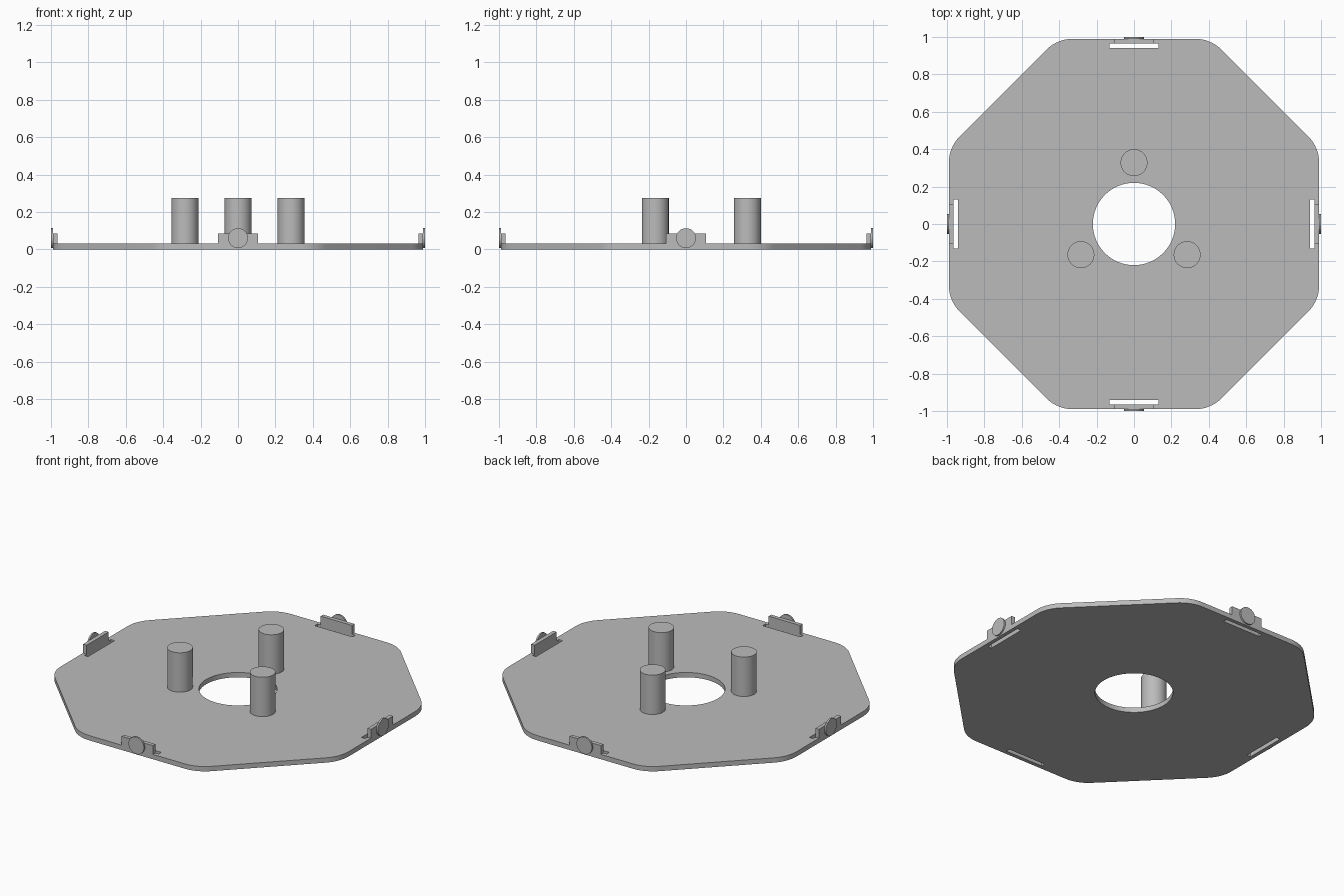
import bpy, bmesh, math
from mathutils import Matrix, Vector

cube = bpy.data.objects.get("Cube")
if cube:
    bpy.data.objects.remove(cube, do_unlink=True)

COLOR = (0.5, 0.5, 0.5, 1)
grey = bpy.data.materials.new("plain_grey")
grey.use_nodes = True
grey.diffuse_color = COLOR
grey.node_tree.nodes["Principled BSDF"].inputs["Base Color"].default_value = COLOR

APOTHEM = 0.99
THICK = 0.03
HOLE_R = 0.22


def finish(name, bm):
    mesh = bpy.data.meshes.new(name)
    bmesh.ops.recalc_face_normals(bm, faces=bm.faces[:])
    bm.to_mesh(mesh)
    bm.free()
    mesh.materials.append(grey)
    obj = bpy.data.objects.new(name, mesh)
    bpy.context.collection.objects.link(obj)
    bpy.ops.object.select_all(action='DESELECT')
    obj.select_set(True)
    bpy.context.view_layer.objects.active = obj
    bpy.ops.object.shade_smooth_by_angle(angle=math.radians(30))
    return obj


def arc(center, radius, start, end, steps):
    angles = [start + (end - start) * i / steps for i in range(steps + 1)]
    return [(center[0] + radius * math.cos(a), center[1] + radius * math.sin(a)) for a in angles]


def box(name, size, matrix):
    bm = bmesh.new()
    bmesh.ops.create_cube(bm, size=1, matrix=matrix @ Matrix.Diagonal((*size, 1)))
    return finish(name, bm)


def cylinder(name, radius, depth, matrix):
    bm = bmesh.new()
    bmesh.ops.create_cone(bm, cap_ends=True, segments=48, radius1=radius,
                          radius2=radius, depth=depth, matrix=matrix)
    return finish(name, bm)


# Rounded octagon outline
corner_r = 0.2
outline = []
for i in range(8):
    a = math.radians(22.5 + 45 * i)
    dist = (APOTHEM - corner_r) / math.cos(math.pi / 8)
    center = (dist * math.cos(a), dist * math.sin(a))
    outline += arc(center, corner_r, a - math.pi / 8, a + math.pi / 8, 8)

# Centre hole and one slot beside each of the four tabs
loops = [outline, arc((0, 0), HOLE_R, 0, math.tau, 64)[:-1]]
sides = [Matrix.Rotation(i * math.pi / 2, 4, 'Z') for i in range(4)]
for turn in sides:
    slot = [(0.94, -0.13), (0.966, -0.13), (0.966, 0.13), (0.94, 0.13)]
    loops.append([(turn @ Vector((x, y, 0)))[:2] for x, y in slot])

# Base plate: fill the outline around its openings, then thicken
bm = bmesh.new()
edges = []
for loop in loops:
    verts = [bm.verts.new((x, y, 0)) for x, y in loop]
    edges += [bm.edges.new((v, verts[i - 1])) for i, v in enumerate(verts)]
bmesh.ops.triangle_fill(bm, edges=edges, use_beauty=True, use_dissolve=False,
                        normal=(0, 0, 1))
top = bmesh.ops.extrude_face_region(bm, geom=bm.faces[:])["geom"]
bmesh.ops.translate(bm, vec=(0, 0, THICK),
                    verts=[g for g in top if isinstance(g, bmesh.types.BMVert)])
finish("base_plate", bm)

# Upright tabs with round discs on their outer faces
for turn, side in zip(sides, ("left", "back", "right", "front")):
    box(side + "_tab", (0.024, 0.216, 0.055),
        turn @ Matrix.Translation((APOTHEM - 0.012, 0, THICK + 0.0275)))
    cylinder(side + "_disc", 0.053, 0.01,
             turn @ Matrix.Translation((0.995, 0, 0.06)) @ Matrix.Rotation(math.pi / 2, 4, 'Y'))

# Three standing pegs around the hole
for i, name in enumerate(("back_peg", "right_peg", "left_peg")):
    a = math.radians(90 + 120 * i)
    cylinder(name, 0.072, 0.245,
             Matrix.Translation((0.328 * math.cos(a), 0.328 * math.sin(a), THICK + 0.1225)))
